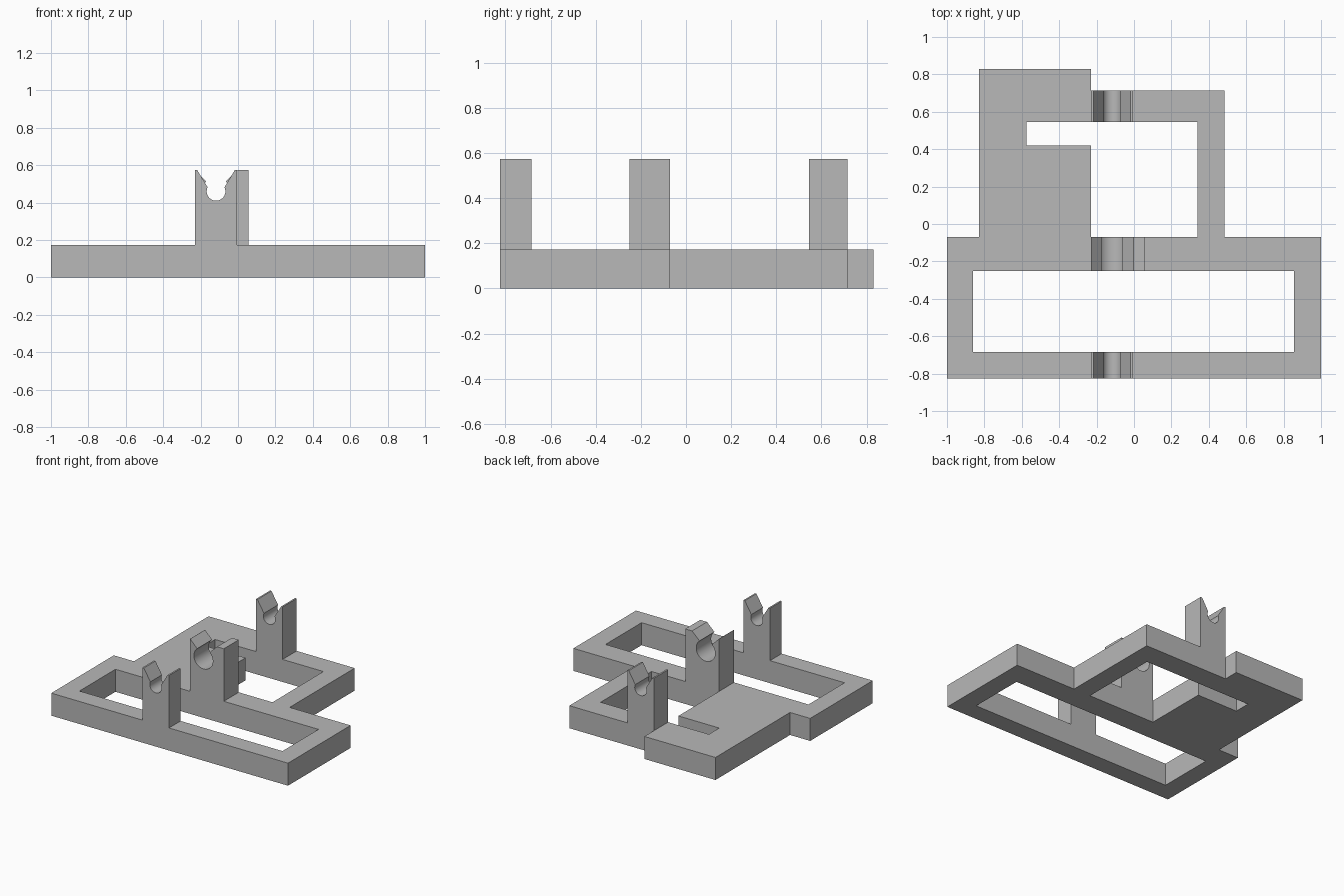
import bpy, bmesh, math

if "Cube" in bpy.data.objects:
    bpy.data.objects.remove(bpy.data.objects["Cube"])

grey = bpy.data.materials.new("plain grey")
grey.use_nodes = True
colour = (0.48, 0.48, 0.48, 1)
grey.diffuse_color = colour
grey.node_tree.nodes["Principled BSDF"].inputs["Base Color"].default_value = colour

BASE_H, TOP, GROOVE_X = 0.172, 0.573, -0.1175


def finish(bm, name):
    bmesh.ops.recalc_face_normals(bm, faces=bm.faces[:])
    mesh = bpy.data.meshes.new(name)
    bm.to_mesh(mesh)
    bm.free()
    mesh.materials.append(grey)
    obj = bpy.data.objects.new(name, mesh)
    bpy.context.collection.objects.link(obj)
    return obj


def extrude(bm, faces, offset):
    result = bmesh.ops.extrude_face_region(bm, geom=faces)
    moved = [v for v in result["geom"] if isinstance(v, bmesh.types.BMVert)]
    bmesh.ops.translate(bm, verts=moved, vec=offset)


# Base frame: stepped outline with two openings
outline = [(-1, -.825), (1, -.825), (1, -.07), (.485, -.07), (.485, .715),
           (-.23, .715), (-.23, .83), (-.83, .83), (-.83, -.07), (-1, -.07)]
front_opening = [(-.86, -.685), (.855, -.685), (.855, -.25), (-.86, -.25)]
rear_opening = [(-.23, -.07), (.34, -.07), (.34, .545),
                (-.575, .545), (-.575, .42), (-.23, .42)]
bm = bmesh.new()
for loop in (outline, front_opening, rear_opening):
    verts = [bm.verts.new((x, y, 0)) for x, y in loop]
    for a, b in zip(verts, verts[1:] + verts[:1]):
        bm.edges.new((a, b))
bmesh.ops.triangle_fill(bm, edges=bm.edges[:], use_beauty=True, normal=(0, 0, 1))
bmesh.ops.dissolve_limit(bm, angle_limit=0.01, verts=bm.verts[:], edges=bm.edges[:])
extrude(bm, bm.faces[:], (0, 0, BASE_H))
finish(bm, "base_frame")


# Upright post with a V mouth leading into a round snap-in groove
def post(name, y0, y1, right, mouth, throat, radius, centre_z, steps=32):
    left = -.23
    start = math.acos(throat / radius)
    sweep = math.pi + 2 * start
    profile = [(left, BASE_H), (right, BASE_H), (right, TOP), (GROOVE_X + mouth, TOP)]
    for i in range(steps + 1):
        a = start - sweep * i / steps
        profile.append((GROOVE_X + radius * math.cos(a), centre_z + radius * math.sin(a)))
    profile.append((max(GROOVE_X - mouth, left + .001), TOP))
    profile.append((left, TOP))
    bm = bmesh.new()
    face = bm.faces.new([bm.verts.new((x, y0, z)) for x, z in profile])
    extrude(bm, [face], (0, y1 - y0, 0))
    obj = finish(bm, name)
    bpy.ops.object.select_all(action="DESELECT")
    obj.select_set(True)
    bpy.context.view_layer.objects.active = obj
    bpy.ops.object.shade_smooth_by_angle(angle=math.radians(25))


post("front_post", -.825, -.685, -.005, .1, .045, .05, .46)
post("middle_post", -.25, -.07, .055, .115, .0525, .08, .453)
post("back_post", .545, .715, -.005, .1, .045, .05, .46)
